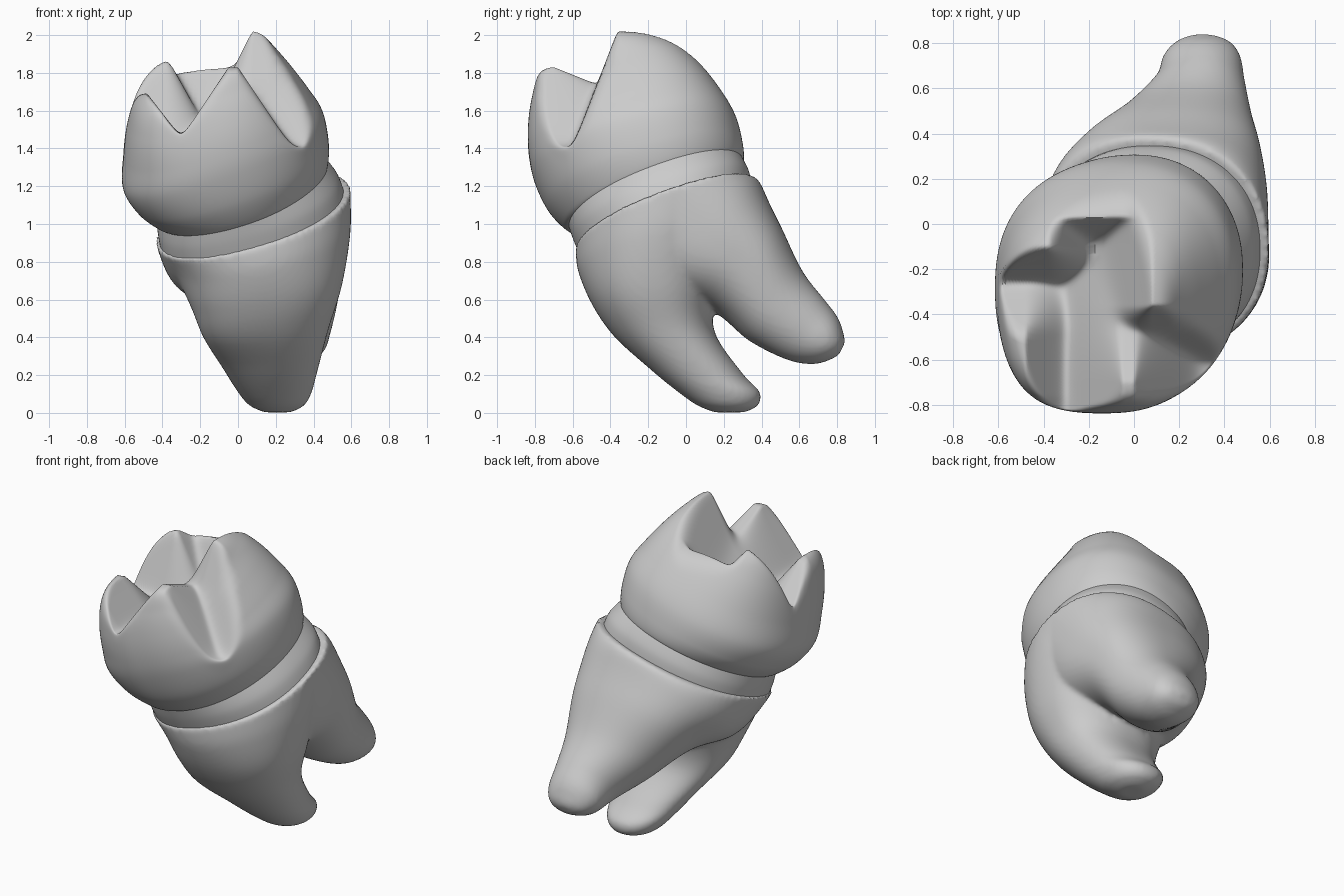
import bpy, bmesh, math
from mathutils import Vector

cube = bpy.data.objects.get("Cube")
if cube:
    bpy.data.objects.remove(cube, do_unlink=True)

grey = bpy.data.materials.new("tooth_grey")
grey.use_nodes = True
colour = (0.6, 0.6, 0.6, 1)
grey.diffuse_color = colour
grey.node_tree.nodes["Principled BSDF"].inputs["Base Color"].default_value = colour

SEGMENTS = 144


def refine(rings, steps):
    """Catmull-Rom interpolation through a list of ring descriptions."""
    out, last = [], len(rings) - 1
    for i in range(last):
        p, a, b, q = (rings[max(0, min(last, i + k))] for k in (-1, 0, 1, 2))
        for s in range(steps):
            t = s / steps
            out.append([0.5 * (2 * v1 + (v2 - v0) * t
                               + (2 * v0 - 5 * v1 + 4 * v2 - v3) * t * t
                               + (3 * v1 - v0 - 3 * v2 + v3) * t ** 3)
                        for v0, v1, v2, v3 in zip(p, a, b, q)])
    return out + [list(rings[-1])]


def ring_points(ring):
    """Tilted super-ellipse: x range, y range, mid height, x slope, y slope, squareness."""
    x0, x1, y0, y1, z, sx, sy, n = ring
    for i in range(SEGMENTS):
        a = 2 * math.pi * i / SEGMENTS
        c, s = math.cos(a), math.sin(a)
        dx = (x1 - x0) / 2 * math.copysign(abs(c) ** (2 / n), c)
        dy = (y1 - y0) / 2 * math.copysign(abs(s) ** (2 / n), s)
        yield Vector(((x0 + x1) / 2 + dx, (y0 + y1) / 2 + dy, z + sx * dx + sy * dy))


def loft(bm, rings, steps, shape=lambda p: p):
    rows = [[bm.verts.new(shape(p)) for p in ring_points(ring)]
            for ring in refine(rings, steps)]
    for low, high in zip(rows, rows[1:]):
        for i in range(SEGMENTS):
            j = (i + 1) % SEGMENTS
            bm.faces.new((low[i], low[j], high[j], high[i]))
    bm.faces.new(rows[0][::-1])
    bm.faces.new(rows[-1])


def finish(bm, name):
    bmesh.ops.recalc_face_normals(bm, faces=bm.faces)
    mesh = bpy.data.meshes.new(name)
    bm.to_mesh(mesh)
    bm.free()
    mesh.materials.append(grey)
    obj = bpy.data.objects.new(name, mesh)
    bpy.context.collection.objects.link(obj)
    bpy.ops.object.select_all(action="DESELECT")
    obj.select_set(True)
    bpy.context.view_layer.objects.active = obj
    bpy.ops.object.shade_smooth_by_angle(angle=math.radians(60))
    return obj


# Cusps: flat-topped footprint (x range, y range), height, fall-off in x and in y
CUSPS = [
    (.08, 1, -.36, 1, 2.03, 2.0, 2.6),        # tall back left
    (-.05, 0, -1, -.70, 1.83, 1.5, .4),       # front left
    (-1, -.48, -.75, -.49, 1.69, 1.3, 1.0),   # front right
    (-1, -.38, -.10, 1, 1.89, 1.8, 2.8),      # back right
    (-1, 1, .03, 1, 1.83, 1, 2.4),            # back ridge
]
FLOOR, BLEND, ROUND = 1.40, .035, .1


def chew(p):
    """Lower the dome to the cusps and the hollow between them."""
    total = math.exp(FLOOR / BLEND)
    for x0, x1, y0, y1, top, fall_x, fall_y in CUSPS:
        dx = max(x0 - p.x, 0, p.x - x1)
        dy = max(y0 - p.y, 0, p.y - y1)
        total += math.exp((top - math.hypot(fall_x * dx, fall_y * dy)) / BLEND)
    field = BLEND * math.log(total)
    overlap = max(ROUND - abs(field - p.z), 0)
    return Vector((p.x, p.y, min(field, p.z) - overlap ** 2 / (4 * ROUND)))


# Crown: bulging dome cut down to four cusps
bm = bmesh.new()
loft(bm, [
    (-.40, .45, -.61, .28, 1.145, .31, .35, 2.1),
    (-.45, .475, -.65, .305, 1.17, .31, .35, 2.1),
    (-.54, .48, -.735, .30, 1.26, .33, .31, 2.2),
    (-.61, .45, -.80, .265, 1.39, .35, .29, 2.3),
    (-.607, .38, -.83, .185, 1.52, .32, .32, 2.4),
    (-.587, .29, -.837, .07, 1.66, .28, .37, 2.6),
    (-.545, .20, -.82, -.06, 1.79, .25, .40, 2.8),
    (-.45, .12, -.77, -.21, 1.925, .25, .40, 2.7),
    (-.32, .04, -.64, -.33, 2.0, .25, .40, 2.3),
    (-.15, -.13, -.48, -.46, 2.03, .25, .40, 2),
], 12, chew)
finish(bm, "crown")

# Neck band between crown and roots
bm = bmesh.new()
loft(bm, [
    (-.41, .565, -.565, .35, 1.015, .28, .35, 2.2),
    (-.425, .53, -.60, .335, 1.10, .29, .35, 2.2),
    (-.43, .465, -.63, .295, 1.185, .31, .35, 2.1),
], 6)
finish(bm, "neck_band")

# Front and back roots share the rim and fuse into one smooth body
RIM = (-.435, .595, -.585, .37, 1.045, .27, .36, 2.2)
bm = bmesh.new()
loft(bm, [
    RIM,
    (-.34, .595, -.57, .29, .855, .22, .24, 2.1),
    (-.25, .55, -.50, .17, .62, .14, .11, 2.2),
    (-.18, .48, -.38, .15, .42, .08, .05, 2.2),
    (-.07, .42, -.19, .30, .22, 0, -.05, 2.2),
    (0, .39, -.04, .39, .11, 0, 0, 2.2),
    (.06, .35, .06, .38, .04, 0, 0, 2.1),
    (.14, .28, .15, .31, .003, 0, 0, 2),
], 6)
loft(bm, [
    RIM,
    (-.37, .59, -.20, .425, .87, .14, .87, 2.4),
    (-.23, .56, .12, .51, .76, .05, 1.08, 2.4),
    (-.05, .52, .34, .61, .57, 0, 1.42, 2.2),
    (.09, .49, .52, .73, .445, 0, 1.5, 2.1),
    (.13, .47, .67, .805, .38, 0, 1.8, 2),
    (.19, .42, .77, .835, .35, 0, 2, 2),
    (.26, .34, .81, .842, .34, 0, 2, 2),
], 6)
roots = finish(bm, "roots")
remesh = roots.modifiers.new("fuse", "REMESH")
remesh.mode = "VOXEL"
remesh.voxel_size = 0.016
remesh.use_smooth_shade = True
soften = roots.modifiers.new("soften", "SMOOTH")
soften.factor = 0.5
soften.iterations = 4
